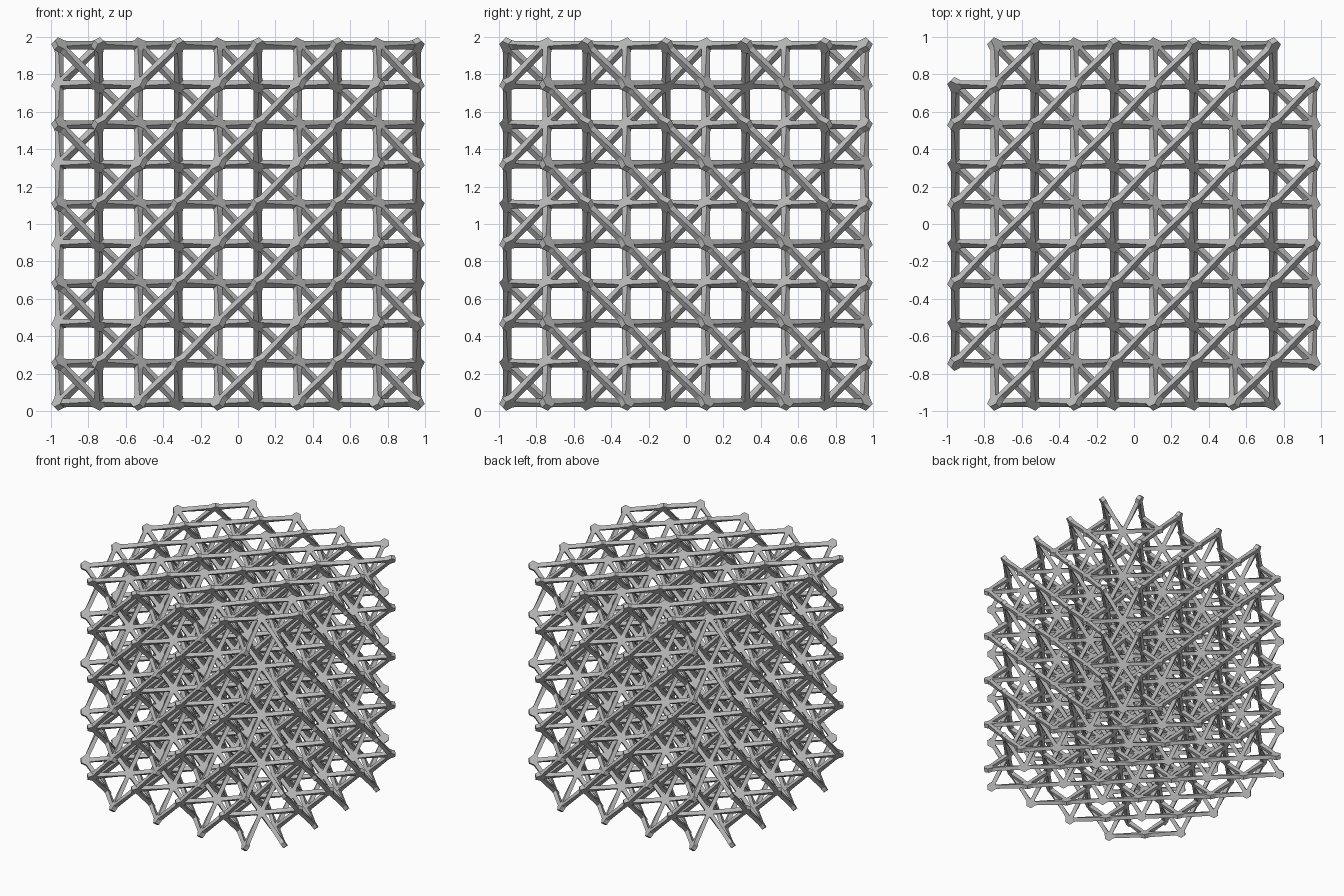
import bpy, bmesh, math
from mathutils import Vector

if "Cube" in bpy.data.objects:
    bpy.data.objects.remove(bpy.data.objects["Cube"], do_unlink=True)

COUNT = 10            # lattice points along each axis
STEP = 0.2125         # lattice spacing
RADIUS = 0.039        # joint plate, corner to centre
THICK = 0.036         # joint plate thickness
WIDTH = 0.036         # strut width at a joint
SLIM = 0.033          # strut width along its span

grey = bpy.data.materials.new("grey")
grey.use_nodes = True
grey.diffuse_color = (0.5, 0.5, 0.5, 1)
grey.node_tree.nodes["Principled BSDF"].inputs["Base Color"].default_value = (0.5, 0.5, 0.5, 1)


def directions(p):
    """The three coplanar strut directions through a lattice point."""
    x, y, z = p
    return [Vector((1, 1 if (x + y) % 2 else -1, 0)),
            Vector((1, 0, -1 if (x + z) % 2 else 1)),
            Vector((0, 1, -1 if (y + z) % 2 else 1))]


def place(p):
    half = (COUNT - 1) / 2
    return Vector((p[0] - half, p[1] - half, p[2] - half)) * STEP + Vector((0, 0, 1))


def normal(p):
    a, b, c = directions(p)
    return a.cross(b).normalized()


def square(bm, centre, u, v, width):
    h = width / 2
    return [bm.verts.new(centre + u * h * a + v * h * b)
            for a, b in ((1, 1), (-1, 1), (-1, -1), (1, -1))]


def bridge(bm, ring_a, ring_b):
    n = len(ring_a)
    for i in range(n):
        j = (i + 1) % n
        bm.faces.new((ring_a[i], ring_a[j], ring_b[j], ring_b[i]))


def add_joint(bm, p):
    """Hexagonal plate lying in the plane of its six struts."""
    n, c = normal(p), place(p)
    u = directions(p)[0].normalized()
    v = n.cross(u)
    rings = []
    for side in (-0.5, 0.5):
        ring = []
        for k in range(6):
            a = math.radians(60 * k + 30)
            ring.append(bm.verts.new(c + n * side * THICK + (u * math.cos(a) + v * math.sin(a)) * RADIUS))
        rings.append(ring)
    bridge(bm, *rings)
    bm.faces.new(rings[0][::-1])
    bm.faces.new(rings[1])


def add_strut(bm, p, q):
    """Square strut that twists from one joint plane to the next."""
    a, b = place(p), place(q)
    d = (b - a).normalized()
    na, nb = normal(p), normal(q)
    nb = max((nb, -nb, d.cross(nb), -d.cross(nb)), key=lambda n: n.dot(na))
    inset, neck = RADIUS * 0.8, RADIUS * 1.3
    rings = [square(bm, a + d * inset, na, d.cross(na), WIDTH),
             square(bm, a + d * neck, na, d.cross(na), SLIM),
             square(bm, b - d * neck, nb, d.cross(nb), SLIM),
             square(bm, b - d * inset, nb, d.cross(nb), WIDTH)]
    for r, s in zip(rings, rings[1:]):
        bridge(bm, r, s)
    bm.faces.new(rings[0][::-1])
    bm.faces.new(rings[-1])


def finish(bm, name):
    bmesh.ops.recalc_face_normals(bm, faces=bm.faces[:])
    mesh = bpy.data.meshes.new(name)
    bm.to_mesh(mesh)
    bm.free()
    mesh.materials.append(grey)
    bpy.context.collection.objects.link(bpy.data.objects.new(name, mesh))


# Lattice points: alternate grid points, without the four upright corner edges
ends = (0, COUNT - 1)
span = range(COUNT)
points = {(x, y, z) for x in span for y in span for z in span
          if (x + y + z) % 2 == 0 and not (x in ends and y in ends)}

joints, struts = bmesh.new(), bmesh.new()
for p in sorted(points):
    add_joint(joints, p)
    for d in directions(p):
        q = tuple(int(round(s + t)) for s, t in zip(p, d))
        if q in points:
            add_strut(struts, p, q)
finish(joints, "joint_plates")
finish(struts, "lattice_struts")
